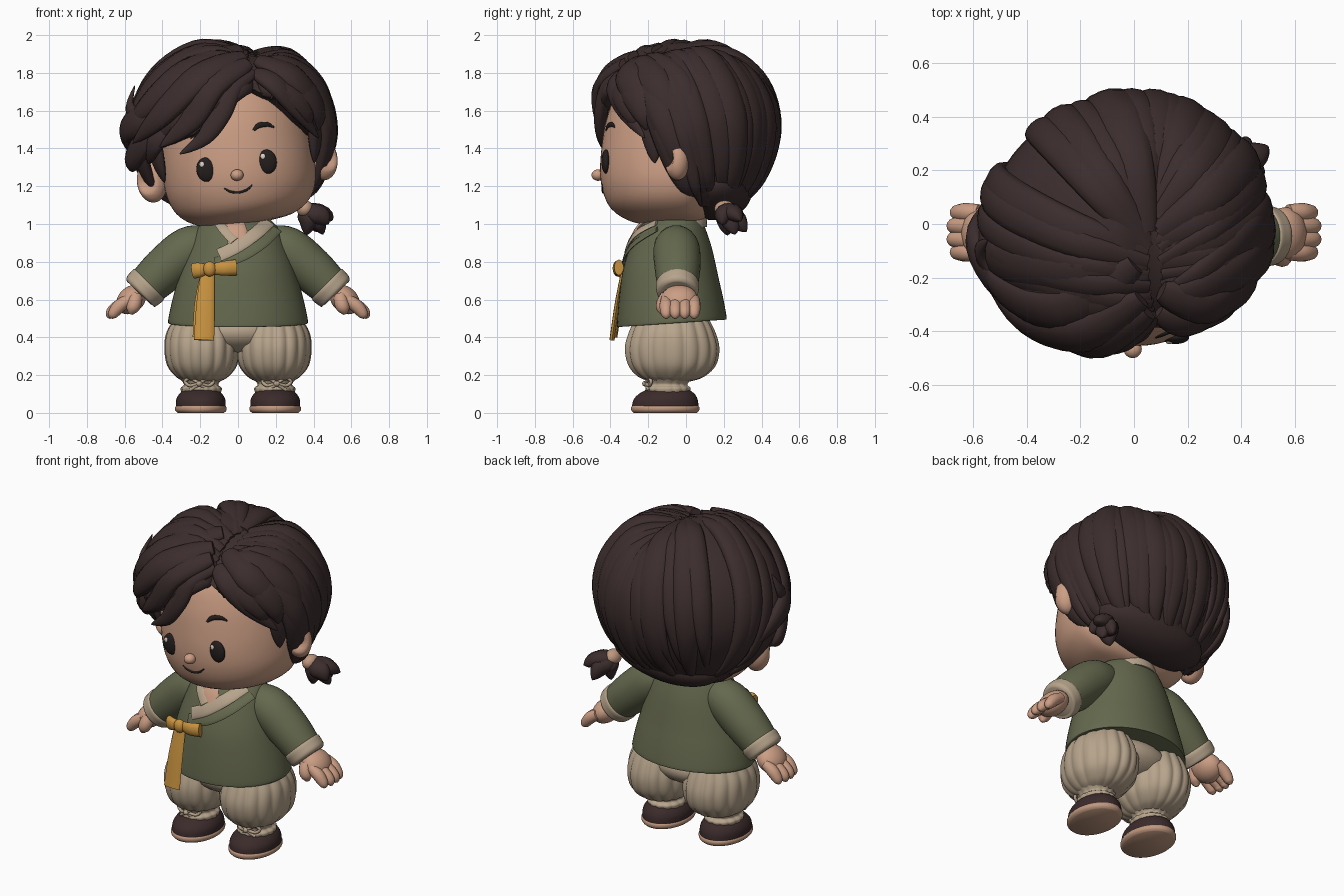
import bpy, bmesh, random
from math import sin, cos, pi, radians, sqrt, asin, exp
from mathutils import Vector, Matrix, Euler

random.seed(4)
default_cube = bpy.data.objects.get("Cube")
if default_cube:
    bpy.data.objects.remove(default_cube)
parts = []


def colour(name, *rgb):
    mat = bpy.data.materials.new(name)
    mat.use_nodes = True
    mat.diffuse_color = (*rgb, 1)
    for node in mat.node_tree.nodes:
        if node.type == "BSDF_PRINCIPLED":
            node.inputs["Base Color"].default_value = (*rgb, 1)
    return mat


skin_mat = colour("skin", .6, .34, .23)
hair_mat = colour("dark brown hair", .045, .026, .026)
green = colour("olive green cloth", .13, .14, .075)
beige = colour("beige linen", .47, .37, .26)
ochre = colour("ochre ribbon", .58, .29, .05)
tan = colour("tan sole", .52, .31, .21)
shoe_mat = colour("dark shoe leather", .045, .024, .024)
black = colour("eye black", .018, .013, .013)
cream = colour("eye glint", .75, .66, .56)


def make(name, bm, mat):
    bmesh.ops.recalc_face_normals(bm, faces=bm.faces[:])
    mesh = bpy.data.meshes.new(name)
    bm.to_mesh(mesh)
    bm.free()
    mesh.materials.append(mat)
    mesh.shade_smooth()
    mesh.set_sharp_from_angle(angle=radians(55))
    obj = bpy.data.objects.new(name, mesh)
    bpy.context.scene.collection.objects.link(obj)
    parts.append(obj)
    return obj


def smooth(points, steps):
    """Rounded path through the points, of any dimension."""
    p = [Vector(q) for q in points]
    p = [p[0]] + p + [p[-1]]
    out = []
    for a, b, c, d in zip(p, p[1:], p[2:], p[3:]):
        for i in range(steps):
            t = i / steps
            out.append((b * 2 + (c - a) * t + (a * 2 - b * 5 + c * 4 - d) * t * t
                        + (b * 3 - a - c * 3 + d) * t ** 3) * .5)
    return out + [p[-2]]


def bridge(name, rings, mat):
    """Joins closed rings into a capped surface."""
    bm = bmesh.new()
    rows = [[bm.verts.new(co) for co in ring] for ring in rings]
    count = len(rows[0])
    for low, high in zip(rows, rows[1:]):
        for i in range(count):
            j = (i + 1) % count
            bm.faces.new((low[i], low[j], high[j], high[i]))
    bm.faces.new(rows[0])
    bm.faces.new(rows[-1])
    return make(name, bm, mat)


def loft(name, sections, mat, cx=0, pleat=0, count=1, sides=64):
    """Stacks ellipses given as (z, centre y, half width, half depth)."""
    rings = []
    for z, cy, rx, ry in sections:
        ring = []
        for i in range(sides):
            a = 2 * pi * i / sides
            f = 1 + pleat * (abs(sin(count * a / 2)) - .6)
            ring.append((cx + rx * sin(a) * f, cy - ry * cos(a) * f, z))
        rings.append(ring)
    return bridge(name, rings, mat)


def front(sections, x, z):
    """Front y of a loft at x and z."""
    low = max((s for s in sections if s[0] <= z), key=lambda s: s[0])
    high = min((s for s in sections if s[0] >= z), key=lambda s: s[0])
    t = (z - low[0]) / max(high[0] - low[0], .0001)
    _, cy, rx, ry = low.lerp(high, min(t, 1))
    return cy - ry * sqrt(max(0, 1 - (x / rx) ** 2))


HAIR = Vector((0, 0, 1.5))


def tube(name, points, mat, flat=1, facing=(0, -1, 0), steps=6, sides=12):
    """Sweeps an ellipse along (x, y, z, radius); no facing means hair."""
    path = smooth(points, steps)
    rings = []
    for i, q in enumerate(path):
        p = q.xyz
        along = (path[min(i + 1, len(path) - 1)].xyz - path[max(i - 1, 0)].xyz).normalized()
        out = Vector(facing) if facing else p - HAIR
        side = along.cross(out).normalized()
        out = side.cross(along)
        r = max(q.w, .002)
        rings.append([p + side * r * cos(2 * pi * k / sides)
                      + out * r * flat * sin(2 * pi * k / sides) for k in range(sides)])
    return bridge(name, rings, mat)


def ball(name, loc, size, mat, turn=0):
    bm = bmesh.new()
    bmesh.ops.create_uvsphere(bm, u_segments=28, v_segments=18, radius=1,
                              matrix=Matrix.LocRotScale(Vector(loc), Euler((0, turn, 0)), Vector(size)))
    return make(name, bm, mat)


def lock(points, width, flat=.55, name="hair_lock"):
    path = smooth(points, 5)
    rows = []
    for i, p in enumerate(path):
        f = i / (len(path) - 1)
        rows.append((*p, width * (.45 + .55 * sin(pi * f ** .8)) * (1 - f ** 6) + .003))
    tube(name, rows, hair_mat, flat, None, 1)


# Head, with the back tucked in under the hair
head = smooth([(1, -.06, .12, .12), (1.02, -.06, .25, .24), (1.08, -.06, .345, .335),
               (1.17, -.06, .392, .38), (1.28, -.06, .405, .395), (1.42, -.06, .4, .385),
               (1.56, -.06, .375, .36), (1.7, -.06, .31, .3), (1.82, -.06, .15, .15)], 4)
for v in loft("head", head, skin_mat).data.vertices:
    if v.co.y > 0:
        v.co.y *= .5
ball("nose", (-.014, front(head, 0, 1.26) - .012, 1.26), (.034, .034, .03), skin_mat)
for s, word in ((-1, "right"), (1, "left")):
    centre = Vector((s * .455 - .01, -.045, 1.285))
    ear = ball(word + "_ear", centre, (.08, .068, .112), skin_mat)
    hollow = Vector((s * .5, -.86, 0))
    for v in ear.data.vertices:
        depth = max(0, (v.co - centre).normalized().dot(hollow) - .7)
        v.co -= hollow * depth * .12
    x = s * .163 - .01
    ball(word + "_eye", (x, front(head, x, 1.31) + .002, 1.31), (.051, .024, .064), black)
    ball(word + "_eye_glint", (x - .018, front(head, x, 1.34) - .018, 1.34), (.013, .006, .015), cream)
    brow = [(x + s * dx, 1.495 + dz, r) for dx, dz, r in ((-.05, -.012, .006), (-.02, .01, .014), (.025, .01, .013), (.06, -.01, .004))]
    tube(word + "_eyebrow", [(bx, front(head, bx, bz), bz, r) for bx, bz, r in brow], black, .6)
smile = [(-.09, 1.2, .003), (-.06, 1.178, .006), (-.015, 1.168, .006), (.03, 1.178, .006), (.06, 1.2, .003)]
tube("mouth", [(x, front(head, x, z), z, r) for x, z, r in smile], black)

# Hair cap, and the mass of hair closing it below at the nape
hemline = [(-180, 1.04), (-105, 1.06), (-93, 1.2), (-84, 1.42), (-45, 1.46), (-25, 1.5), (-10, 1.59),
           (0, 1.68), (14, 1.76), (28, 1.67), (45, 1.5), (60, 1.41), (72, 1.38), (84, 1.42),
           (93, 1.15), (105, 1.03), (180, 1.04)]


def hem(deg):
    for (a, za), (b, zb) in zip(hemline, hemline[1:]):
        if a <= deg <= b:
            return za + (zb - za) * (deg - a) / (b - a)


def on_hair(d, k):
    """Hair volume: full at the nape, with a groove along the parting."""
    full = 1 + .75 * d.z ** 6 if d.z < 0 else 1
    wide = .54 if d.x > 0 else .555
    groove = .13 * max(0, d.z) * exp(-((d.x - .31) / .17) ** 2)
    return HAIR + Vector((d.x * wide * full, d.y * .49 * full, (d.z - groove) * .5)) * k


def direction(deg, el):
    a = radians(deg)
    return Vector((sin(a) * cos(el), -cos(a) * cos(el), sin(el)))


rings = []
for row in range(18):
    ring = []
    for deg in range(-180, 180, 4):
        low = asin((hem(deg) - HAIR.z) * 2)
        el = low + (radians(88) - low) * max(0, 1 - row / 16)
        ring.append(on_hair(direction(deg, el), .94 if row < 17 else .7))
    rings.append(ring)
bridge("hair_cap", rings, hair_mat)
ball("nape_hair", (0, .15, 1.17), (.36, .2, .145), hair_mat)

# Locks swept from the parting to the hem: broad ones, then thin ones on top
for layer, count in enumerate((16, 13)):
    for s in (-1, 1):
        for i in range(count):
            f = (i + layer * .5) / (count - .5)
            x = .29 + s * .05
            y = -.8 + 1.1 * f ** 1.6
            start = Vector((x, y, sqrt(1 - x * x - y * y)))
            deg = s * (29 + s * 6 + (149 - s * 6) * f)
            end = direction(deg, asin((hem(deg) - HAIR.z + random.uniform(0, .03 + layer * .1)) * 2))
            k = random.uniform(.93, .96) + layer * .02
            sway = Vector((0, random.uniform(.12, .2 + layer * .2), 0))
            path = []
            for t in range(7):
                d = (start.slerp(end, t / 6) + sway * sin(pi * t / 6)).normalized()
                path.append(on_hair(d, k - (.035 if t in (0, 6) else 0)))
            lock(path, random.uniform(.075, .095) - layer * .03, .55)

# Fringe, flick and sideburns
lock([(.14, -.34, 1.79), (.02, -.42, 1.73), (-.06, -.45, 1.6), (-.16, -.445, 1.48), (-.3, -.41, 1.41)], .062)
lock([(.12, -.33, 1.84), (-.08, -.44, 1.75), (-.22, -.43, 1.58), (-.4, -.35, 1.46)], .08)
lock([(.1, -.28, 1.88), (-.14, -.41, 1.8), (-.38, -.36, 1.62), (-.54, -.2, 1.5)], .085)
lock([(.08, -.15, 1.92), (-.2, -.32, 1.84), (-.44, -.25, 1.68), (-.56, -.1, 1.58)], .09)
lock([(-.25, -.3, 1.78), (-.4, -.26, 1.67), (-.5, -.17, 1.64), (-.53, -.1, 1.7), (-.49, -.06, 1.8)], .05)
lock([(-.3, -.3, 1.7), (-.47, -.22, 1.62), (-.565, -.06, 1.56), (-.54, .08, 1.42)], .085)
lock([(-.36, -.3, 1.62), (-.48, -.22, 1.5), (-.56, -.1, 1.4), (-.55, -.05, 1.36)], .07)
lock([(-.34, -.33, 1.56), (-.43, -.28, 1.48), (-.47, -.2, 1.38)], .06)
lock([(.15, -.33, 1.79), (.25, -.37, 1.71), (.35, -.32, 1.56), (.44, -.22, 1.4)], .065)
lock([(.17, -.25, 1.85), (.34, -.3, 1.74), (.45, -.2, 1.57), (.49, -.08, 1.44)], .085)
for s in (-1, 1):
    lock([(s * .42, -.21, 1.52), (s * .42, -.18, 1.4), (s * .4, -.165, 1.27)], .055)

# Tilt everything on the head to one side
pivot = Matrix.Translation((0, 0, 1.33))
tilt = pivot @ Matrix.Rotation(-.13, 4, "Y") @ pivot.inverted()
for obj in parts:
    obj.data.transform(tilt)

# Small tied tail of hair
root = Vector((.35, .21, 1.075))
for tip in ((.5, .29, 1.02), (.45, .26, .945), (.36, .22, .94), (.48, .19, 1.0), (.42, .32, .96)):
    tip = Vector(tip)
    lock([root, root.lerp(tip, .5) + Vector((.015, 0, .01)), tip], .055, .8, "tail_lock")
ball("hair_tie", (.355, .205, 1.08), (.042, .055, .045), tan, .6)

# Jacket body
torso = smooth([(.455, -.075, .36, .285), (.47, -.075, .37, .29), (.6, -.08, .345, .275),
                (.75, -.085, .305, .25), (.88, -.08, .26, .215), (.97, -.075, .22, .18),
                (1.02, -.06, .175, .145)], 5)
jacket = loft("jacket", torso, green)
for v in jacket.data.vertices:
    v.co.z += .07 * (v.co.y + .36) * max(0, .7 - v.co.z) * 4
loft("nape_collar", smooth([(.985, -.05, .155, .16), (1.02, -.045, .145, .155), (1.045, -.04, .13, .145)], 3), beige)


def band(name, points, width, mat, lift):
    rows = [(x, front(torso, x, z) - lift, z, width) for x, z in points]
    tube(name, rows, mat, .22, (0, -1, .45))


band("neck_opening", [(-.03, 1.015), (-.015, .97), (.005, .91)], .06, skin_mat, .004)
band("under_collar", [(-.105, 1.015), (-.075, .97), (-.02, .91)], .026, beige, .018)
band("over_collar", [(.16, 1.01), (.1, .955), (0, .885), (-.1, .835)], .037, beige, .014)
band("jacket_lapel", [(.2, .975), (.13, .905), (.02, .835), (-.12, .79)], .035, green, .01)

# Ribbon bow and tails
tube("bow_left_loop", [(-.15, -.34, .76, .026), (-.08, -.365, .765, .038), (-.01, -.355, .77, .042)], ochre, .6)
tube("bow_right_loop", [(-.16, -.34, .76, .026), (-.2, -.35, .757, .038), (-.235, -.335, .752, .042)], ochre, .6)
ball("bow_knot", (-.15, -.36, .762), (.034, .028, .04), ochre)
tube("front_tail", [(-.16, -.335, .75, .036), (-.172, -.365, .58, .048), (-.18, -.392, .385, .054)], ochre, .25)
tube("back_tail", [(-.165, -.325, .75, .03), (-.19, -.345, .58, .04), (-.198, -.372, .4, .042)], ochre, .2)

# Trousers seat
ball("trouser_seat", (0, -.075, .43), (.27, .21, .12), beige)

# Paired limbs
for s, word in ((-1, "right"), (1, "left")):
    def limb(name, points, mat, flat=1, sides=12):
        tube(word + name, [(s * x, y, z, r) for x, y, z, r in points], mat, flat, sides=sides)

    limb("_sleeve", [(.13, -.05, .9, .09), (.25, -.05, .868, .122), (.37, -.045, .775, .122),
                     (.465, -.045, .687, .11), (.495, -.045, .658, .1)], green, 1, 32)
    limb("_cuff", [(.462, -.045, .69, .1), (.473, -.045, .679, .114), (.495, -.045, .659, .113),
                   (.516, -.045, .64, .107), (.523, -.045, .633, .085)], beige, 1, 32)
    ball(word + "_palm", (s * .565, -.035, .6), (.088, .098, .068), skin_mat, s * .75)
    for y in (-.105, -.057, -.007, .043):
        reach = .012 if abs(y + .03) < .03 else 0
        limb("_finger", [(.575, y, .6, .03), (.622, y, .57, .035), (.65 + reach, y, .54, .032),
                         (.666 + reach, y, .515, .024), (.672 + reach, y, .5, .008)], skin_mat)
    limb("_thumb", [(.54, -.1, .62, .035), (.548, -.12, .58, .038), (.56, -.125, .548, .032),
                    (.568, -.125, .522, .01)], skin_mat)

    # Pleated trouser leg and ankle gather
    leg = smooth([(.165, -.085, .09, .1), (.19, -.08, .135, .17), (.25, -.075, .182, .228),
                  (.34, -.075, .197, .247), (.43, -.075, .185, .225), (.52, -.075, .13, .18)], 5)
    loft(word + "_trouser_leg", leg, beige, s * .19, .05, 17, 136)
    gather = smooth([(.1, -.095, .1, .11), (.13, -.095, .108, .12), (.15, -.095, .09, .102),
                     (.178, -.09, .108, .12)], 5)
    loft(word + "_ankle_gather", gather, beige, s * .195, .04, 14, 112)
    for side in (-1, 1):
        loop = [(0, 0), (.045, .028), (.075, .012), (.05, -.01), (0, 0), (.05, -.035)]
        limb("_ankle_bow", [(.205 + side * dx, -.215 + dx * .4, .155 + dz, .009) for dx, dz in loop], beige)
    ball(word + "_ankle_knot", (s * .205, -.218, .155), (.016, .014, .015), beige)

    # Shoe
    sole = smooth([(0, -.11, .122, .167), (.012, -.11, .135, .179), (.028, -.11, .137, .181), (.038, -.11, .13, .175)], 3)
    upper = smooth([(.033, -.11, .132, .176), (.07, -.108, .13, .17), (.1, -.102, .114, .148), (.122, -.097, .09, .115)], 4)
    loft(word + "_shoe_sole", sole, tan, s * .197)
    loft(word + "_shoe_upper", upper, shoe_mat, s * .197)
